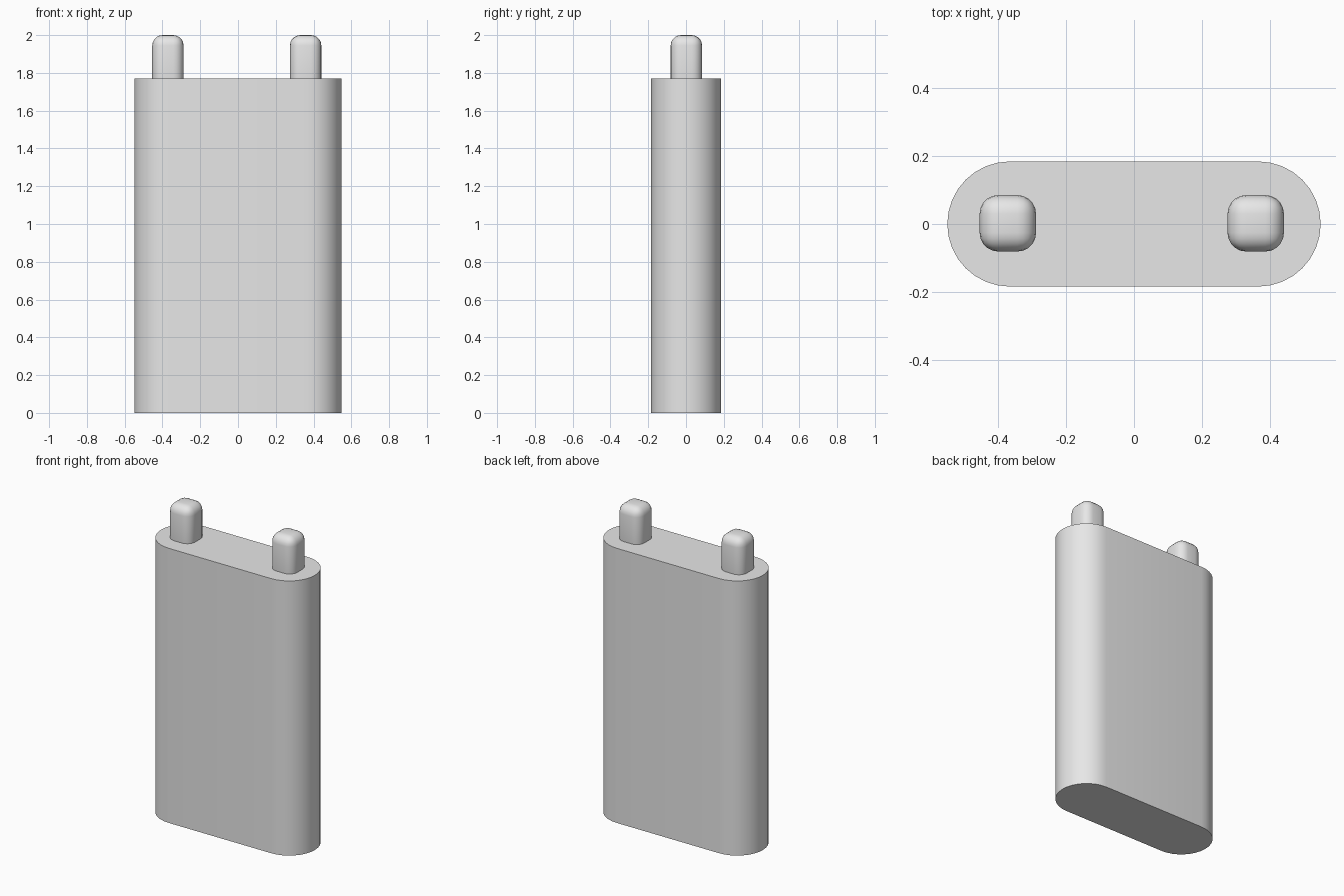
import bpy
import bmesh
import math

cube = bpy.data.objects.get("Cube")
if cube:
    bpy.data.objects.remove(cube, do_unlink=True)

grey = bpy.data.materials.new("plain_grey")
grey.use_nodes = True
grey.diffuse_color = (0.8, 0.8, 0.8, 1)
grey.node_tree.nodes["Principled BSDF"].inputs["Base Color"].default_value = (0.8, 0.8, 0.8, 1)

BODY_WIDTH, BODY_DEPTH, BODY_TOP = 1.098, 0.368, 1.77
POST_SIZE, POST_BOTTOM, POST_TOP = 0.166, 1.67, 2.0


def smooth(obj):
    bpy.ops.object.select_all(action="DESELECT")
    obj.select_set(True)
    bpy.context.view_layer.objects.active = obj
    bpy.ops.object.shade_smooth_by_angle(angle=math.radians(35))


# Body: a stadium outline extruded straight up
def make_body():
    radius = BODY_DEPTH / 2
    offset = BODY_WIDTH / 2 - radius
    steps = 16
    bm = bmesh.new()
    outline = []
    for side, start in ((1, -math.pi / 2), (-1, math.pi / 2)):
        for i in range(steps + 1):
            a = start + math.pi * i / steps
            outline.append(bm.verts.new((side * offset + radius * math.cos(a),
                                         radius * math.sin(a), 0)))
    base = bm.faces.new(outline)
    top = bmesh.ops.extrude_face_region(bm, geom=[base], use_keep_orig=True)["geom"]
    verts = [v for v in top if isinstance(v, bmesh.types.BMVert)]
    bmesh.ops.translate(bm, verts=verts, vec=(0, 0, BODY_TOP))
    bmesh.ops.recalc_face_normals(bm, faces=bm.faces)
    mesh = bpy.data.meshes.new("body")
    bm.to_mesh(mesh)
    bm.free()
    obj = bpy.data.objects.new("body", mesh)
    bpy.context.collection.objects.link(obj)
    mesh.materials.append(grey)
    smooth(obj)


# Terminal posts: rounded blocks seated in the top of the body
def make_post(name, x):
    height = POST_TOP - POST_BOTTOM
    bpy.ops.mesh.primitive_cube_add(size=1, location=(x, 0.002, POST_BOTTOM + height / 2))
    obj = bpy.context.object
    obj.name = name
    obj.scale = (POST_SIZE, POST_SIZE, height)
    bpy.ops.object.transform_apply(location=False, rotation=False, scale=True)
    obj.data.materials.append(grey)
    smooth(obj)
    bevel = obj.modifiers.new("rounding", "BEVEL")
    bevel.width = 0.055
    bevel.segments = 5
    # Keep rounding ahead of any smoothing modifier
    obj.modifiers.move(len(obj.modifiers) - 1, 0)
    for face in obj.data.polygons:
        face.use_smooth = True
    sharp = obj.data.attributes.get("sharp_edge")
    if sharp:
        obj.data.attributes.remove(sharp)


make_body()
make_post("right_post", -0.371)
make_post("left_post", 0.358)
